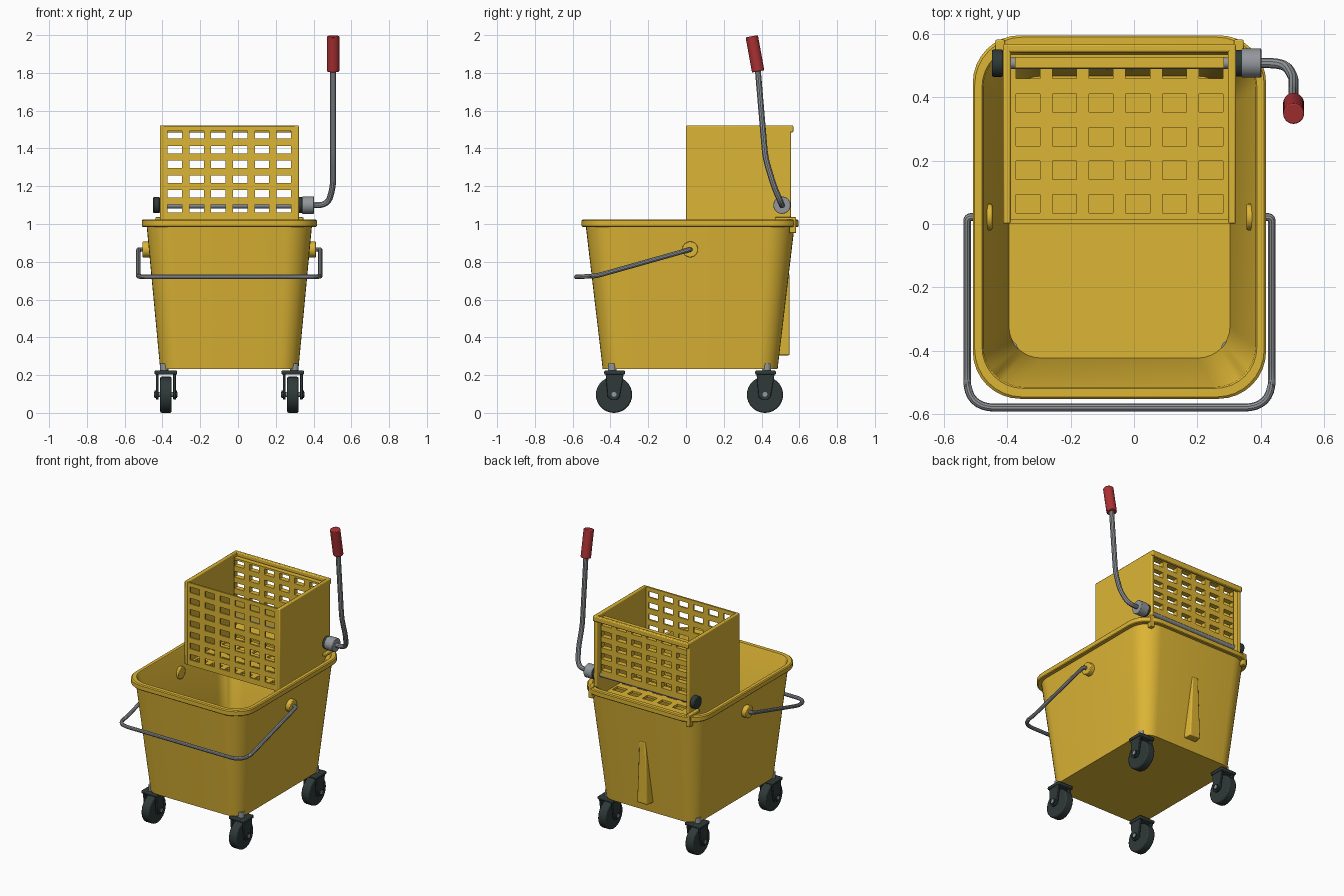
import bpy, bmesh, math
from mathutils import Vector

if "Cube" in bpy.data.objects:
    bpy.data.objects.remove(bpy.data.objects["Cube"])

CX, CY = -0.046, 0.022   # centre of the bucket


def material(name, col):
    m = bpy.data.materials.new(name)
    m.diffuse_color = (*col, 1)
    m.use_nodes = True
    m.node_tree.nodes["Principled BSDF"].inputs["Base Color"].default_value = m.diffuse_color
    return m


YELLOW = material("yellow plastic", (0.72, 0.46, 0.035))
RED = material("red grip", (0.40, 0.03, 0.033))
GREY = material("grey steel", (0.29, 0.31, 0.33))
DARK = material("dark rubber", (0.028, 0.042, 0.04))


def finish(ob, mat, bevel=0, smooth=True):
    ob.data.materials.clear()
    ob.data.materials.append(mat)
    if bevel:
        m = ob.modifiers.new("bevel", 'BEVEL')
        m.width, m.segments, m.limit_method = bevel, 2, 'ANGLE'
    bpy.ops.object.select_all(action='DESELECT')
    ob.select_set(True)
    bpy.context.view_layer.objects.active = ob
    if smooth:
        bpy.ops.object.shade_smooth_by_angle(angle=math.radians(35))
    return ob


def from_bmesh(name, bm, mat, bevel=0):
    bmesh.ops.recalc_face_normals(bm, faces=bm.faces)
    me = bpy.data.meshes.new(name)
    bm.to_mesh(me)
    bm.free()
    ob = bpy.data.objects.new(name, me)
    bpy.context.collection.objects.link(ob)
    return finish(ob, mat, bevel)


def loft(name, loops, mat, bevel=0):
    """Skin equal-sized point loops and cap both ends."""
    bm = bmesh.new()
    rings = [[bm.verts.new(p) for p in l] for l in loops]
    n = len(rings[0])
    for a, b in zip(rings, rings[1:]):
        for i in range(n):
            j = (i + 1) % n
            bm.faces.new((a[i], a[j], b[j], b[i]))
    bm.faces.new(rings[0])
    bm.faces.new(rings[-1])
    return from_bmesh(name, bm, mat, bevel)


def box(name, lo, hi, mat, bevel=0.004):
    sq = [(lo[0], lo[1]), (hi[0], lo[1]), (hi[0], hi[1]), (lo[0], hi[1])]
    return loft(name, [[(x, y, z) for x, y in sq] for z in (lo[2], hi[2])], mat, bevel)


def cyl(name, a, b, r, mat, bevel=0, n=32):
    a, b = Vector(a), Vector(b)
    q = (b - a).to_track_quat('Z', 'Y')
    ring = [q @ Vector((r * math.cos(t * math.tau / n), r * math.sin(t * math.tau / n), 0)) for t in range(n)]
    return loft(name, [[a + p for p in ring], [b + p for p in ring]], mat, bevel)


def tube(name, pts, radii, r, mat):
    """Round rod through pts, with filleted corners."""
    pts = [Vector(p) for p in pts]
    path = [pts[0]]
    for i in range(1, len(pts) - 1):
        p = pts[i]
        a = p + (pts[i - 1] - p).normalized() * radii[i - 1]
        b = p + (pts[i + 1] - p).normalized() * radii[i - 1]
        for k in range(9):
            t = k / 8
            path.append(a * (1 - t) ** 2 + p * 2 * t * (1 - t) + b * t * t)
    path.append(pts[-1])
    cu = bpy.data.curves.new(name, 'CURVE')
    cu.dimensions, cu.bevel_depth, cu.bevel_resolution, cu.use_fill_caps = '3D', r, 3, True
    sp = cu.splines.new('POLY')
    sp.points.add(len(path) - 1)
    for s, p in zip(sp.points, path):
        s.co = (*p, 1)
    ob = bpy.data.objects.new(name, cu)
    bpy.context.collection.objects.link(ob)
    bpy.ops.object.select_all(action='DESELECT')
    ob.select_set(True)
    bpy.context.view_layer.objects.active = ob
    bpy.ops.object.convert(target='MESH')
    return finish(bpy.context.object, mat)


def grid_panel(name, us, vs, hole, to3d, thick):
    """Sheet with rectangular holes centred on us x vs[1:-1], extruded along thick."""
    def cuts(lo, hi, centres, h):
        return [lo] + [c + s * h for c in centres for s in (-1, 1)] + [hi]
    U = cuts(us[0], us[-1], us[1:-1], hole[0] / 2)
    V = cuts(vs[0], vs[-1], vs[1:-1], hole[1] / 2)
    bm = bmesh.new()
    g = [[bm.verts.new(to3d(u, v)) for v in V] for u in U]
    for i in range(len(U) - 1):
        for j in range(len(V) - 1):
            if not (i % 2 and j % 2):
                bm.faces.new((g[i][j], g[i + 1][j], g[i + 1][j + 1], g[i][j + 1]))
    ext = bmesh.ops.extrude_face_region(bm, geom=bm.faces[:], use_keep_orig=True)
    bmesh.ops.translate(bm, vec=thick, verts=[v for v in ext['geom'] if isinstance(v, bmesh.types.BMVert)])
    return from_bmesh(name, bm, YELLOW)


def rounded(hx, hy, r, z, n=8):
    out = []
    for q, (sx, sy) in enumerate([(1, 1), (-1, 1), (-1, -1), (1, -1)]):
        for k in range(n + 1):
            t = (q + k / n) * math.pi / 2
            out.append((CX + sx * (hx - r) + r * math.cos(t), CY + sy * (hy - r) + r * math.sin(t), z))
    return out


# bucket: tapered shell with a thick rim
loft("bucket", [
    rounded(0.366, 0.463, 0.10, 0.232), rounded(0.437, 0.552, 0.14, 0.985),
    rounded(0.459, 0.570, 0.15, 0.985), rounded(0.463, 0.574, 0.15, 0.990),
    rounded(0.463, 0.574, 0.15, 1.018), rounded(0.457, 0.568, 0.15, 1.024),
    rounded(0.434, 0.541, 0.13, 1.024), rounded(0.430, 0.537, 0.13, 1.018),
    rounded(0.349, 0.445, 0.10, 0.250)], YELLOW)

# tapered rib on the back wall
loft("back_rib", [[(CX + s * w, y, z) for s, y in ((-1, y0), (1, y0), (0.8, 0.548), (-0.8, 0.548))]
                  for w, y0, z in ((0.05, 0.475, 0.305), (0.028, 0.52, 0.735))], YELLOW, 0.006)

# wringer basket: perforated front, floor and press plate
cols = [CX + (i - 2.5) * 0.1155 for i in range(6)]
rows = [1.472 - i * 0.078 for i in range(7)]
span = [CX - 0.355] + cols + [CX + 0.355]
grid_panel("wringer_front", span, [0.95] + rows[::-1] + [1.52], (0.076, 0.040),
           lambda u, v: (u, 0.002, v), (0, 0.012, 0))
grid_panel("wringer_floor", span, [0.003] + [0.064 + i * 0.1058 for i in range(5)] + [0.535],
           (0.076, 0.057), lambda u, v: (u, v, 0.945), (0, 0, 0.015))
grid_panel("press_plate", [CX - 0.33] + cols + [CX + 0.33], [1.10] + rows[4::-1] + [1.505],
           (0.076, 0.040), lambda u, v: (u, 0.492, v), (0, 0.036, 0))
side = [(0, 0.945), (0.46, 0.945), (0.556, 1.03), (0.556, 1.522), (0, 1.522)]
for s, nm in ((-1, "left"), (1, "right")):
    loft("wringer_side_" + nm, [[(CX + s * d, y, z) for y, z in side] for d in (0.343, 0.368)], YELLOW, 0.006)
    # hooks holding the wringer on the rim
    xa, xb = sorted((CX + s * 0.362, CX + s * 0.392))
    box("rim_hook_top_" + nm, (xa, 0.47, 1.018), (xb, 0.582, 1.036), YELLOW)
    box("rim_hook_drop_" + nm, (xa, 0.548, 0.952), (xb, 0.582, 1.03), YELLOW)
    # pivot boss of the carrying handle
    cyl("handle_boss_" + nm, (CX + s * 0.401, 0.022, 0.865), (CX + s * 0.460, 0.022, 0.865), 0.042, YELLOW, 0.005)
box("wringer_top_rail", (CX - 0.368, 0.542, 1.485), (CX + 0.368, 0.568, 1.522), YELLOW, 0.006)

# wringer axle, end knob and lever hub
AY, AZ = 0.508, 1.10
cyl("wringer_axle", (-0.43, AY, AZ), (0.36, AY, AZ), 0.018, GREY)
cyl("axle_knob", (-0.449, AY, AZ), (-0.414, AY, AZ), 0.043, DARK, 0.005)
cyl("lever_washer", (0.322, AY, AZ), (0.342, AY, AZ), 0.042, DARK, 0.003)
cyl("lever_hub", (0.340, AY, AZ), (0.402, AY, AZ), 0.046, GREY, 0.003)

# lever and grip
tube("lever", [(0.39, AY, AZ), (0.475, AY, AZ), (0.504, 0.465, 1.20), (0.504, 0.42, 1.35), (0.504, 0.380, 1.82)],
     [0.05, 0.05, 0.05], 0.016, GREY)
cyl("lever_grip", (0.504, 0.382, 1.808), (0.504, 0.348, 1.994), 0.033, RED, 0.004)

# wire carrying handle
half = [(0.445, 0.022, 0.865), (0.481, 0.022, 0.865), (0.481, -0.475, 0.725), (0.481, -0.58, 0.72)]
tube("carrying_handle", [(CX - x, y, z) for x, y, z in half] + [(CX + x, y, z) for x, y, z in half[::-1]],
     [0.015, 0.03, 0.09, 0.09, 0.03, 0.015], 0.0125, GREY)

# four casters
for sx, nx in ((-1, "left"), (1, "right")):
    for y, ny in ((-0.381, "front"), (0.418, "back")):
        x, nm = CX + sx * 0.336, ny + "_" + nx
        ys = -1 if y < 0 else 1
        cyl("caster_wheel_" + nm, (x - 0.03, y, 0.096), (x + 0.03, y, 0.096), 0.096, DARK, 0.008)
        cyl("caster_axle_" + nm, (x - 0.062, y, 0.098), (x + 0.062, y, 0.098), 0.013, GREY, n=16)
        box("caster_plate_" + nm, (x - 0.06, y - 0.052, 0.203), (x + 0.06, y + 0.058, 0.224), DARK, 0.006)
        cyl("caster_stem_" + nm, (x + sx * 0.008, y + ys * 0.01, 0.21), (x + sx * 0.008, y + ys * 0.01, 0.262),
            0.022, GREY, n=20)
        for s in (-1, 1):
            prof = [(-0.045, 0.21), (0.052, 0.21), (0.03, 0.085), (0.015, 0.07), (-0.015, 0.07), (-0.034, 0.085)]
            loft("caster_fork_" + nm, [[(x + s * d, y + a, z) for a, z in prof] for d in (0.039, 0.053)], DARK, 0.003)
            cyl("caster_nut_" + nm, (x + s * 0.05, y, 0.098), (x + s * 0.060, y, 0.098), 0.020, DARK, n=16)
